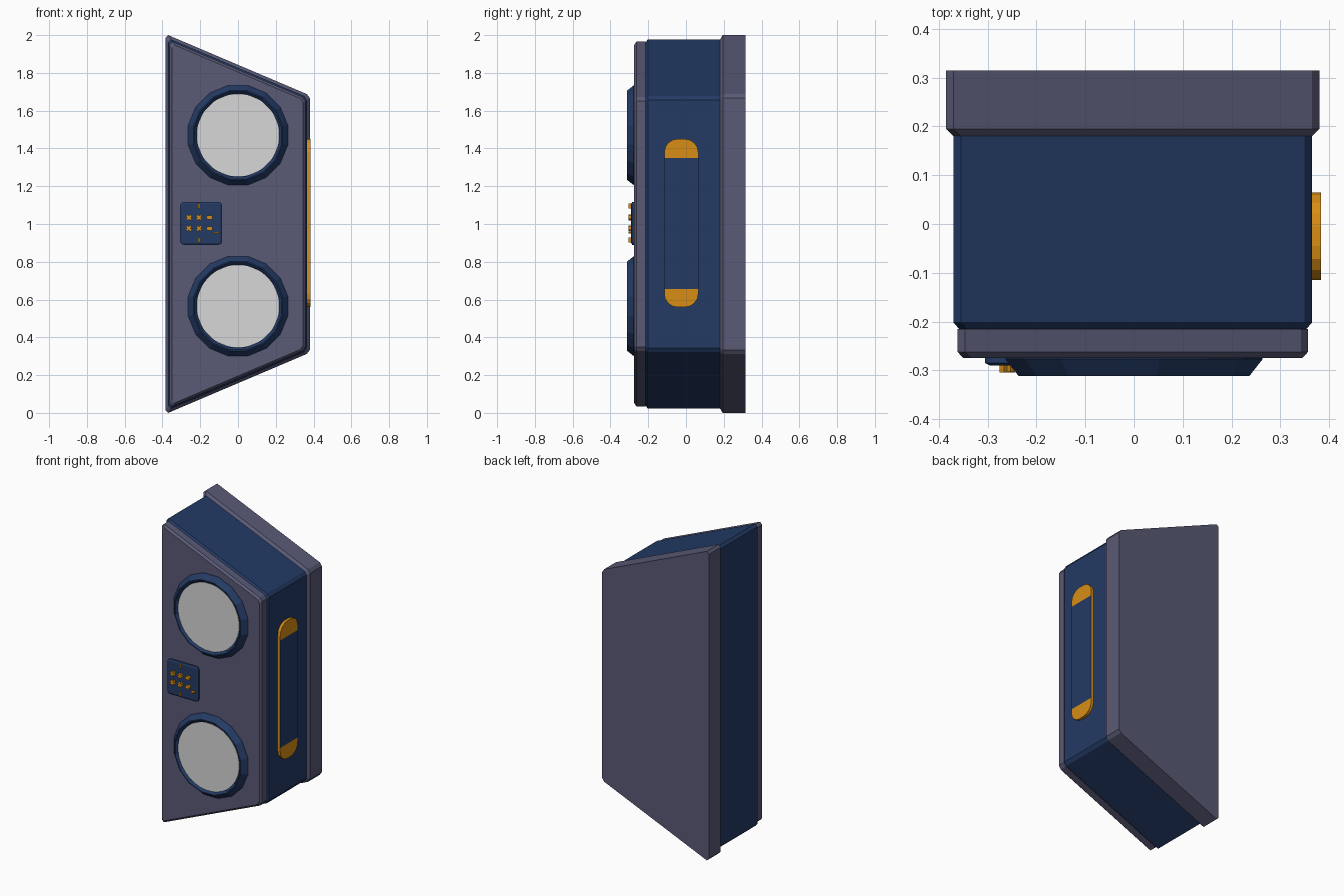
import bpy, bmesh, math
from mathutils import Vector, Matrix

if "Cube" in bpy.data.objects:
    bpy.data.objects.remove(bpy.data.objects["Cube"])


def material(name, color):
    m = bpy.data.materials.new(name)
    m.use_nodes = True
    m.diffuse_color = (*color, 1)
    m.node_tree.nodes["Principled BSDF"].inputs["Base Color"].default_value = (*color, 1)
    return m


SLATE = material("slate grey", (0.10, 0.10, 0.18))
NAVY = material("navy blue", (0.017, 0.043, 0.13))
ORANGE = material("orange", (0.68, 0.27, 0.008))
SILVER = material("speaker silver", (0.68, 0.68, 0.68))


def finish(name, bm, *mats):
    bmesh.ops.recalc_face_normals(bm, faces=bm.faces)
    mesh = bpy.data.meshes.new(name)
    bm.to_mesh(mesh)
    bm.free()
    for m in mats:
        mesh.materials.append(m)
    ob = bpy.data.objects.new(name, mesh)
    bpy.context.collection.objects.link(ob)
    return ob


def loft(name, rings, *mats):
    """Skin a list of equal-length point rings and cap both ends."""
    bm = bmesh.new()
    loops = [[bm.verts.new(p) for p in ring] for ring in rings]
    n = len(loops[0])
    for a, b in zip(loops, loops[1:]):
        for i in range(n):
            j = (i + 1) % n
            bm.faces.new((a[i], a[j], b[j], b[i]))
    bm.faces.new(loops[0])
    bm.faces.new(loops[-1])
    return finish(name, bm, *mats)


def cabinet_ring(y, d):
    """Trapezoid outline with clipped corners, moved inwards by d."""
    c, slope = 0.015, 0.425
    xl, xr = -0.385 + d, 0.38 - d
    top = lambda x: 1.0 - slope * (x + 0.37) - 1.087 * d
    half = [(xl, top(xl + c) - c), (xl + c, top(xl + c)),
            (xr - c, top(xr - c)), (xr, top(xr) - c)]
    pts = half + [(x, -z) for x, z in reversed(half)]
    return [(x, y, 1 + z) for x, z in pts]


def cabinet_part(name, mat, sections):
    loft(name, [cabinet_ring(y, d) for y, d in sections], mat)


def rounded_rect(w, h, r, steps=4):
    pts = []
    for k, (sx, sy) in enumerate([(1, 1), (-1, 1), (-1, -1), (1, -1)]):
        for i in range(steps + 1):
            a = math.pi / 2 * (k + i / steps)
            pts.append((sx * (w / 2 - r) + r * math.cos(a),
                        sy * (h / 2 - r) + r * math.sin(a)))
    return pts


# Cabinet: back plate, body and front plate
cabinet_part("back_plate", SLATE, [(0.315, 0), (0.195, 0), (0.18, 0.015)])
cabinet_part("cabinet_body", NAVY, [(0.19, 0.015), (-0.202, 0.015), (-0.217, 0.028)])
cabinet_part("front_plate", SLATE, [(-0.215, 0.023), (-0.262, 0.023), (-0.275, 0.035)])


# Speakers: faceted rim with a recessed flat cone
def circle(r, y, z, sides):
    return [(r * math.cos(math.tau * (i + 0.5) / sides), y,
             z + r * math.sin(math.tau * (i + 0.5) / sides)) for i in range(sides)]


for label, z in (("upper", 1.47), ("lower", 0.565)):
    loft(label + "_speaker_rim",
         [circle(r, y, z, 16) for r, y in
          ((0.269, -0.27), (0.269, -0.277), (0.241, -0.312), (0.235, -0.312), (0.222, -0.298))],
         NAVY)
    loft(label + "_speaker_cone",
         [circle(0.219, y, z, 32) for y in (-0.29, -0.301)], SILVER)

# Control panel with a bevelled border
PX, PZ = -0.195, 1.003
loft("control_panel",
     [[(PX + u, y, PZ + v) for u, v in rounded_rect(0.222 - 2 * d, 0.226 - 2 * d, 0.02 - d)]
      for y, d in ((-0.27, 0), (-0.285, 0), (-0.29, 0.01))], NAVY)


def bars(name, x, z, sizes, angle=0):
    """One button made of small crossed bars."""
    bm = bmesh.new()
    for w, h, depth in sizes:
        verts = bmesh.ops.create_cube(bm, size=1)["verts"]
        bmesh.ops.scale(bm, vec=(w, depth, h), verts=verts)
        bmesh.ops.translate(bm, vec=(0, -depth / 2, 0), verts=verts)
    bm.transform(Matrix.Translation((x, -0.288, z)) @ Matrix.Rotation(angle, 4, "Y"))
    finish(name, bm, ORANGE)


# Orange buttons and marks
for row, z in enumerate((1.035, 0.977)):
    for col, x in enumerate((-0.26, -0.206)):
        bars(f"star_button_{row}_{col}", x, z,
             [(0.032, 0.013, 0.016), (0.013, 0.032, 0.015)], math.pi / 4)
    loft(f"oval_button_{row}",
         [[(-0.151 + u, y, z + v) for u, v in rounded_rect(0.032, 0.022, 0.0105)]
          for y in (-0.288, -0.304)], ORANGE)
for i, z in enumerate((1.095, 0.915)):
    bars(f"vertical_mark_{i}", -0.206, z, [(0.009, 0.026, 0.016)])
bars("side_mark", -0.114, 0.953, [(0.026, 0.009, 0.016)])

# Side handle: orange pad whose middle outer face is navy
handle = loft("side_handle",
              [[(x, -0.025 + u, 1.005 + v) for u, v in rounded_rect(0.18, 0.89, 0.07)]
               for x in (0.355, 0.383)], ORANGE, NAVY)
bm = bmesh.new()
bm.from_mesh(handle.data)
for z in (0.655, 1.35):
    bmesh.ops.bisect_plane(bm, geom=bm.verts[:] + bm.edges[:] + bm.faces[:],
                           plane_co=(0, 0, z), plane_no=(0, 0, 1))
for f in bm.faces:
    if f.normal.x > 0.9 and 0.655 < f.calc_center_median().z < 1.35:
        f.material_index = 1
bm.to_mesh(handle.data)
bm.free()
